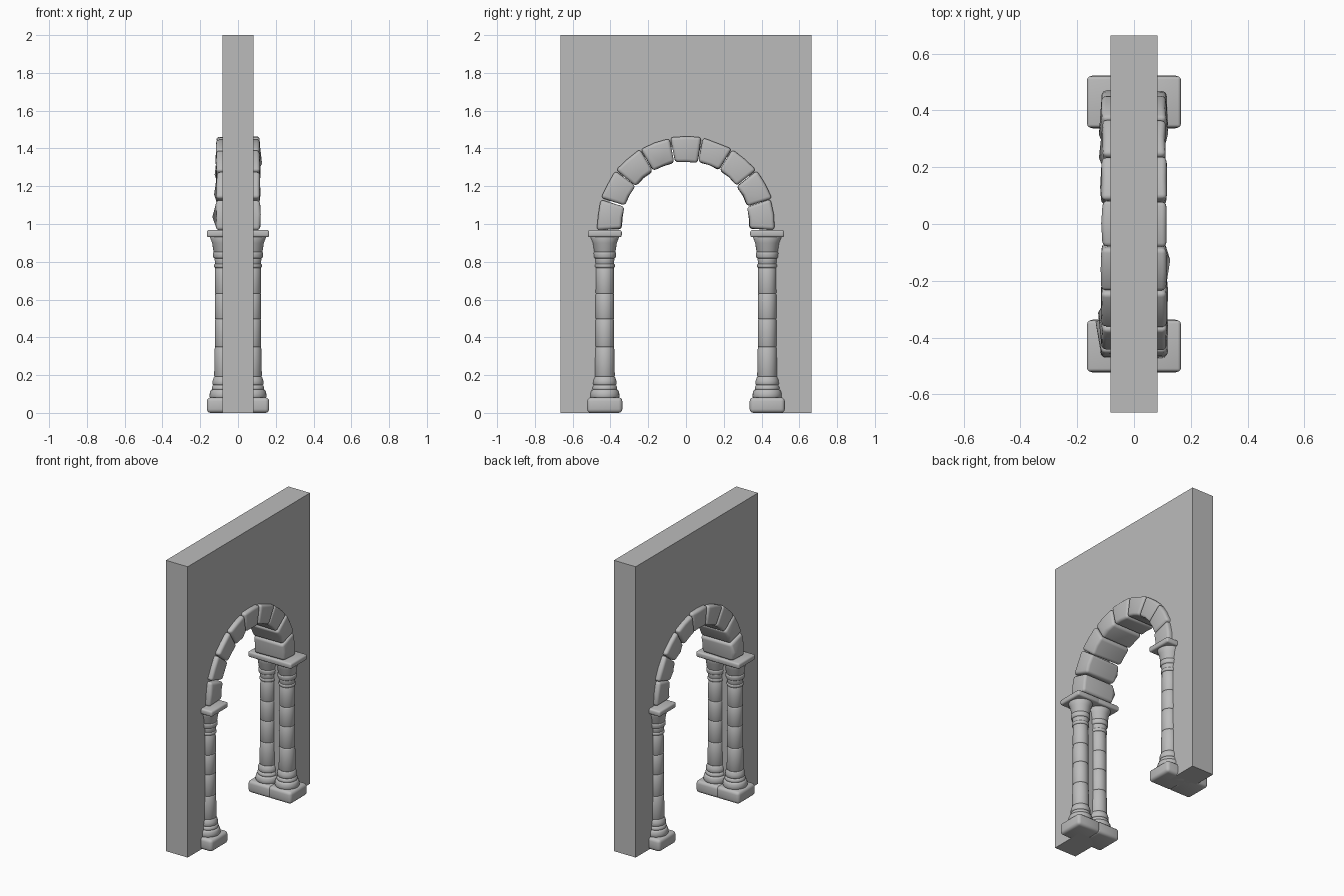
import bpy, bmesh, math, random
from mathutils import Vector

random.seed(4)
if "Cube" in bpy.data.objects:
    bpy.data.objects.remove(bpy.data.objects["Cube"], do_unlink=True)

stone = bpy.data.materials.new("grey_stone")
stone.use_nodes = True
GREY = (0.5, 0.5, 0.5, 1)
stone.diffuse_color = GREY
stone.node_tree.nodes["Principled BSDF"].inputs["Base Color"].default_value = GREY

WALL_X, WALL_Y, WALL_TOP = 0.083, 0.665, 2.0
ARCH_Z, R_IN, R_OUT, R_WALL = 0.99, 0.34, 0.475, 0.425
COL_X, COL_Y = 0.073, 0.43
STONES = 9


def finish(name, bm, angle=None):
    bmesh.ops.recalc_face_normals(bm, faces=bm.faces)
    mesh = bpy.data.meshes.new(name)
    bm.to_mesh(mesh)
    bm.free()
    mesh.materials.append(stone)
    obj = bpy.data.objects.new(name, mesh)
    bpy.context.collection.objects.link(obj)
    if angle:
        bpy.ops.object.select_all(action='DESELECT')
        obj.select_set(True)
        bpy.context.view_layer.objects.active = obj
        bpy.ops.object.shade_smooth_by_angle(angle=math.radians(angle))
    return obj


def extrude_outline(outline, half_x):
    """Solid from a (y, z) outline, extruded along x."""
    bm = bmesh.new()
    face = bm.faces.new([bm.verts.new((-half_x, y, z)) for y, z in outline])
    grown = bmesh.ops.extrude_face_region(bm, geom=[face])["geom"]
    moved = [v for v in grown if isinstance(v, bmesh.types.BMVert)]
    bmesh.ops.translate(bm, verts=moved, vec=(2 * half_x, 0, 0))
    bmesh.ops.recalc_face_normals(bm, faces=bm.faces)
    return bm


def round_edges(bm, width, segments=3):
    edges = [e for e in bm.edges if e.calc_face_angle(0) > math.radians(35)]
    bmesh.ops.bevel(bm, geom=edges, offset=width, segments=segments,
                    profile=0.5, affect='EDGES', clamp_overlap=True)


def wobble(bm, amount):
    for v in bm.verts:
        v.co += Vector([random.uniform(-amount, amount) for _ in range(3)])


def block(name, x0, x1, y0, y1, z0, z1, width):
    bm = extrude_outline([(y0, z0), (y1, z0), (y1, z1), (y0, z1)], (x1 - x0) / 2)
    bmesh.ops.translate(bm, verts=bm.verts, vec=((x0 + x1) / 2, 0, 0))
    round_edges(bm, width)
    return finish(name, bm, 60)


def drum(bm, x, y, z0, z1, r0, r1, lip):
    """One rounded drum of a column, tapering from r0 to r1."""
    sides = 28
    flare = r1 - r0
    profile = [(r0 - lip, z0), (r0 - lip * 0.3, z0 + lip * 0.4), (r0, z0 + lip),
               (r0 + flare * 0.33, z0 + (z1 - z0) * 0.55),
               (r1, z1 - lip), (r1 - lip * 0.3, z1 - lip * 0.4), (r1 - lip, z1)]
    rings = []
    for r, z in profile:
        rings.append([bm.verts.new((x + r * math.cos(math.tau * i / sides),
                                    y + r * math.sin(math.tau * i / sides), z))
                      for i in range(sides)])
    for low, high in zip(rings, rings[1:]):
        for i in range(sides):
            j = (i + 1) % sides
            bm.faces.new((low[i], low[j], high[j], high[i]))
    bm.faces.new(rings[0][::-1])
    bm.faces.new(rings[-1])


# Wall with an arched doorway
doorway = [(-R_WALL, 0)]
for i in range(33):
    a = math.pi * (1 - i / 32)
    doorway.append((R_WALL * math.cos(a), ARCH_Z + R_WALL * math.sin(a)))
doorway.append((R_WALL, 0))
outline = doorway + [(WALL_Y, 0), (WALL_Y, WALL_TOP), (-WALL_Y, WALL_TOP), (-WALL_Y, 0)]
finish("wall", extrude_outline(outline, WALL_X))

# Ring of arch stones, each a rounded wedge through the full wall depth
start, end = math.radians(-3), math.radians(183)
step = (end - start) / STONES
gap = 0.006
for n in range(STONES):
    a0, a1 = start + n * step + gap, start + (n + 1) * step - gap
    outer = R_OUT + random.uniform(-0.006, 0.004)
    inner = R_IN + random.uniform(-0.004, 0.004)
    mid = (a0 + a1) / 2
    wedge = [(r * math.cos(a), ARCH_Z + r * math.sin(a))
             for r, a in ((inner, a0), (outer, a0), (outer - 0.002, mid),
                          (outer, a1), (inner, a1), (inner, mid))]
    bm = extrude_outline(wedge, random.uniform(0.111, 0.118))
    wobble(bm, 0.003)
    round_edges(bm, 0.017)
    finish(f"arch_stone_{n + 1}", bm, 60)

# Column drums: bottom, top, lower radius, upper radius, edge rounding
BASE = [(0.075, 0.125, 0.078, 0.074, 0.012), (0.12, 0.148, 0.066, 0.063, 0.008),
        (0.145, 0.195, 0.063, 0.056, 0.01)]
SHAFT = [(0.19, 0.35, 0.053, 0.05, 0.006), (0.348, 0.498, 0.05, 0.049, 0.006),
         (0.496, 0.632, 0.05, 0.049, 0.006), (0.63, 0.772, 0.049, 0.048, 0.006)]
CAPITAL = [(0.768, 0.79, 0.053, 0.053, 0.006), (0.786, 0.822, 0.049, 0.052, 0.004),
           (0.818, 0.854, 0.059, 0.06, 0.008), (0.85, 0.94, 0.057, 0.078, 0.005)]

for side, sy in (("front", -1), ("back", 1)):
    for hand, sx in (("left", 1), ("right", -1)):
        tag = f"{side}_{hand}"
        x, y = sx * COL_X, sy * COL_Y
        for part, drums in (("base", BASE), ("shaft", SHAFT), ("capital", CAPITAL)):
            bm = bmesh.new()
            for d in drums:
                drum(bm, x, y, *d)
            finish(f"column_{part}_{tag}", bm, 60)
        # Plinth and top slab: two rounded halves meeting at the middle
        xs = sorted((-sx * 0.01, sx * 0.165))
        block(f"plinth_{tag}", *xs, y - 0.093, y + 0.093, 0, 0.082, 0.02)
        block(f"top_slab_{tag}", *xs, y - 0.09, y + 0.09, 0.93, 0.968, 0.011)
